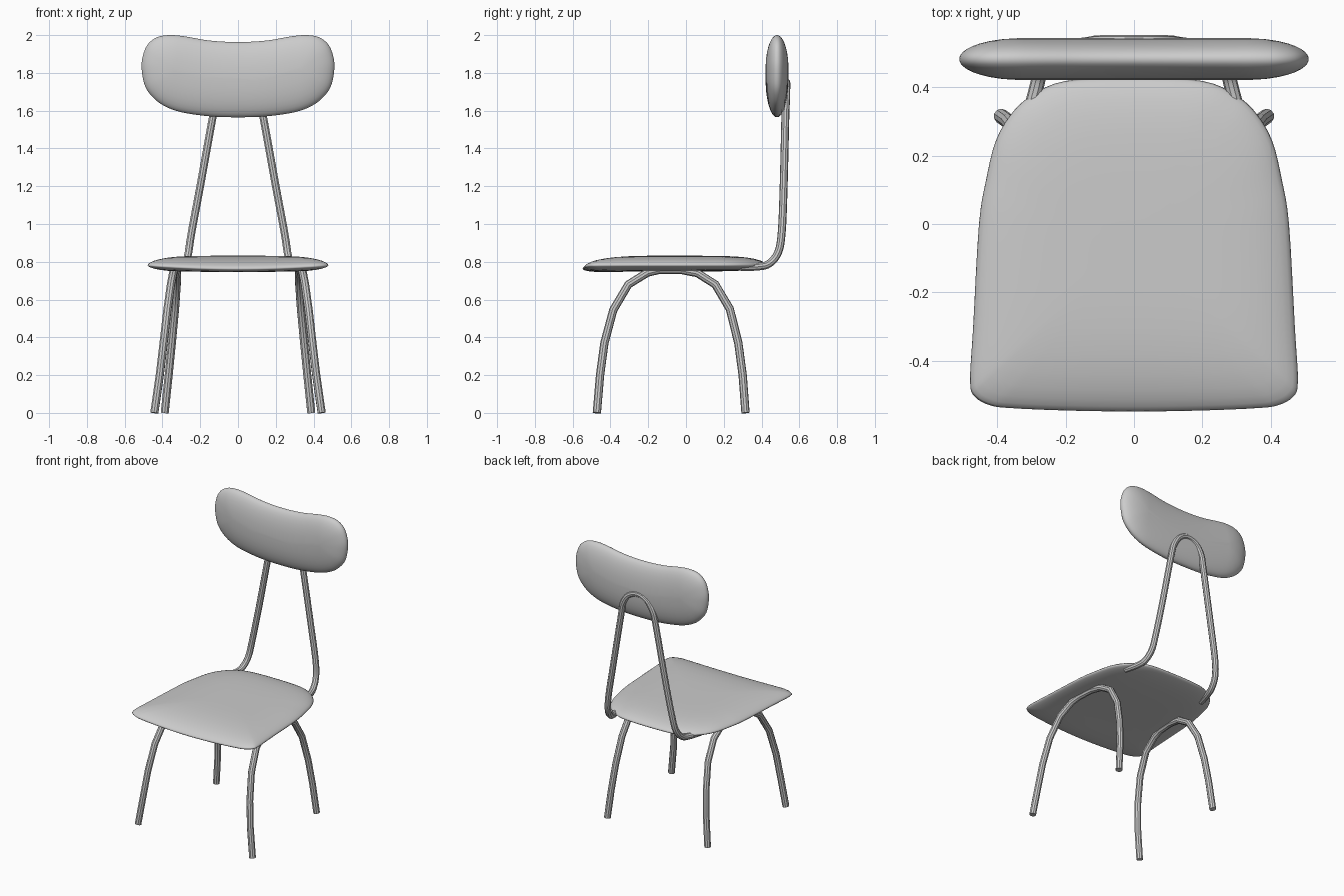
import bpy, bmesh
from mathutils import Vector

if "Cube" in bpy.data.objects:
    bpy.data.objects.remove(bpy.data.objects["Cube"])


def smooth_path(pts, steps, closed=False):
    """Catmull-Rom resampling of a short list of points."""
    pts = [Vector(p) for p in pts]
    n = len(pts)
    get = (lambda i: pts[i % n]) if closed else (lambda i: pts[max(0, min(n - 1, i))])
    out = []
    for i in range(n if closed else n - 1):
        a, b, c, d = (get(i + k) for k in (-1, 0, 1, 2))
        for j in range(steps):
            t = j / steps
            out.append(0.5 * (2 * b + (c - a) * t + (2 * a - 5 * b + 4 * c - d) * t * t
                              + (3 * b - a - 3 * c + d) * t ** 3))
    if not closed:
        out.append(pts[-1])
    return out


def mirrored(half):
    """Half profile starting and ending on x = 0 -> closed loop."""
    return half + [(-p[0], *p[1:]) for p in half[-2:0:-1]]


def pillow(name, half, spine, place):
    """Cushion: outline rings shrinking to a spine; place(u, v, s, side) gives 3D."""
    outline = smooth_path(mirrored(half), 4, closed=True)
    scales = [0.06, 0.3, 0.5, 0.66, 0.78, 0.87, 0.93, 0.97, 0.99]
    levels = [(s, 1) for s in scales] + [(1, 1)] + [(s, -1) for s in reversed(scales)]
    bm = bmesh.new()
    rings = []
    for s, side in levels:
        ring = []
        for p in outline:
            q = Vector(spine(p)).lerp(p, s)
            ring.append(bm.verts.new(place(q.x, q.y, s, side)))
        rings.append(ring)
    n = len(outline)
    for a, b in zip(rings, rings[1:]):
        for i in range(n):
            j = (i + 1) % n
            bm.faces.new((a[i], a[j], b[j], b[i]))
    bm.faces.new(rings[0])
    bm.faces.new(rings[-1])
    bmesh.ops.recalc_face_normals(bm, faces=bm.faces)
    mesh = bpy.data.meshes.new(name)
    bm.to_mesh(mesh)
    bm.free()
    mesh.shade_smooth()
    obj = bpy.data.objects.new(name, mesh)
    bpy.context.collection.objects.link(obj)


def tube(name, pts, radius):
    cu = bpy.data.curves.new(name, 'CURVE')
    cu.dimensions = '3D'
    cu.bevel_depth = radius
    cu.bevel_resolution = 3
    cu.use_fill_caps = True
    sp = cu.splines.new('POLY')
    sp.points.add(len(pts) - 1)
    for point, co in zip(sp.points, pts):
        point.co = (*co, 1)
    obj = bpy.data.objects.new(name, cu)
    bpy.context.collection.objects.link(obj)
    # turn the curve into a mesh
    bpy.ops.object.select_all(action='DESELECT')
    obj.select_set(True)
    bpy.context.view_layer.objects.active = obj
    bpy.ops.object.convert(target='MESH')
    bpy.ops.object.shade_smooth_by_angle()


# Seat: lens-like pad with a drooping front edge
def seat_place(x, y, s, side):
    h = (1 - s ** 5) ** 0.6
    t = max(0, min(1, (-0.2 - y) / 0.35))
    droop = 0.02 * t * t * (1 - (x / 0.5) ** 2)
    return (x, y, 0.782 - droop + h * (0.05 if side > 0 else -0.033))


seat_half = [(0, -0.548), (0.2, -0.545), (0.36, -0.538), (0.42, -0.53), (0.465, -0.505),
             (0.479, -0.46), (0.47, -0.3), (0.453, 0), (0.432, 0.13), (0.405, 0.24),
             (0.36, 0.32), (0.3, 0.375), (0.2, 0.418), (0, 0.428)]
pillow("seat", seat_half, lambda p: (0, -0.06), seat_place)


# Backrest: kidney-shaped pad with elliptical section
def back_spine(p):
    x = max(-0.33, min(0.33, p.x))
    return (x, 1.765 + 0.055 * (x / 0.33) ** 2)


def back_place(x, z, s, side):
    return (x, 0.482 - side * 0.061 * (1 - s * s) ** 0.5, z)


back_half = [(0, 1.963), (0.15, 1.971), (0.28, 1.993), (0.36, 2.0), (0.43, 1.988),
             (0.482, 1.945), (0.508, 1.87), (0.508, 1.8), (0.49, 1.725), (0.45, 1.67),
             (0.39, 1.625), (0.3, 1.592), (0.15, 1.57), (0, 1.565)]
pillow("backrest", back_half, back_spine, back_place)

# Back frame: one bent tube, an upside-down U
frame_half = [(0.315, 0.29, 0.772), (0.29, 0.38, 0.774), (0.275, 0.44, 0.79),
              (0.262, 0.488, 0.85), (0.245, 0.507, 0.96), (0.2, 0.517, 1.2),
              (0.133, 0.526, 1.57), (0.112, 0.53, 1.66), (0.068, 0.531, 1.725), (0, 0.531, 1.75)]
frame = frame_half + [(-x, y, z) for x, y, z in frame_half[-2::-1]]
tube("back_frame", smooth_path(frame, 4), 0.021)

# Leg arches: one faceted tube per side forms a front and a back leg
leg = [(0.443, -0.472, 0), (0.414, -0.455, 0.2), (0.394, -0.432, 0.37), (0.374, -0.385, 0.545),
       (0.355, -0.305, 0.68), (0.343, -0.205, 0.742), (0.335, -0.14, 0.758), (0.328, -0.03, 0.758),
       (0.322, 0.06, 0.74), (0.324, 0.155, 0.68), (0.333, 0.232, 0.55),
       (0.35, 0.277, 0.37), (0.367, 0.3, 0.2), (0.388, 0.315, 0)]
for side, label in ((1, "right"), (-1, "left")):
    tube("leg_arch_" + label, [(side * x, y, z) for x, y, z in leg], 0.022)
